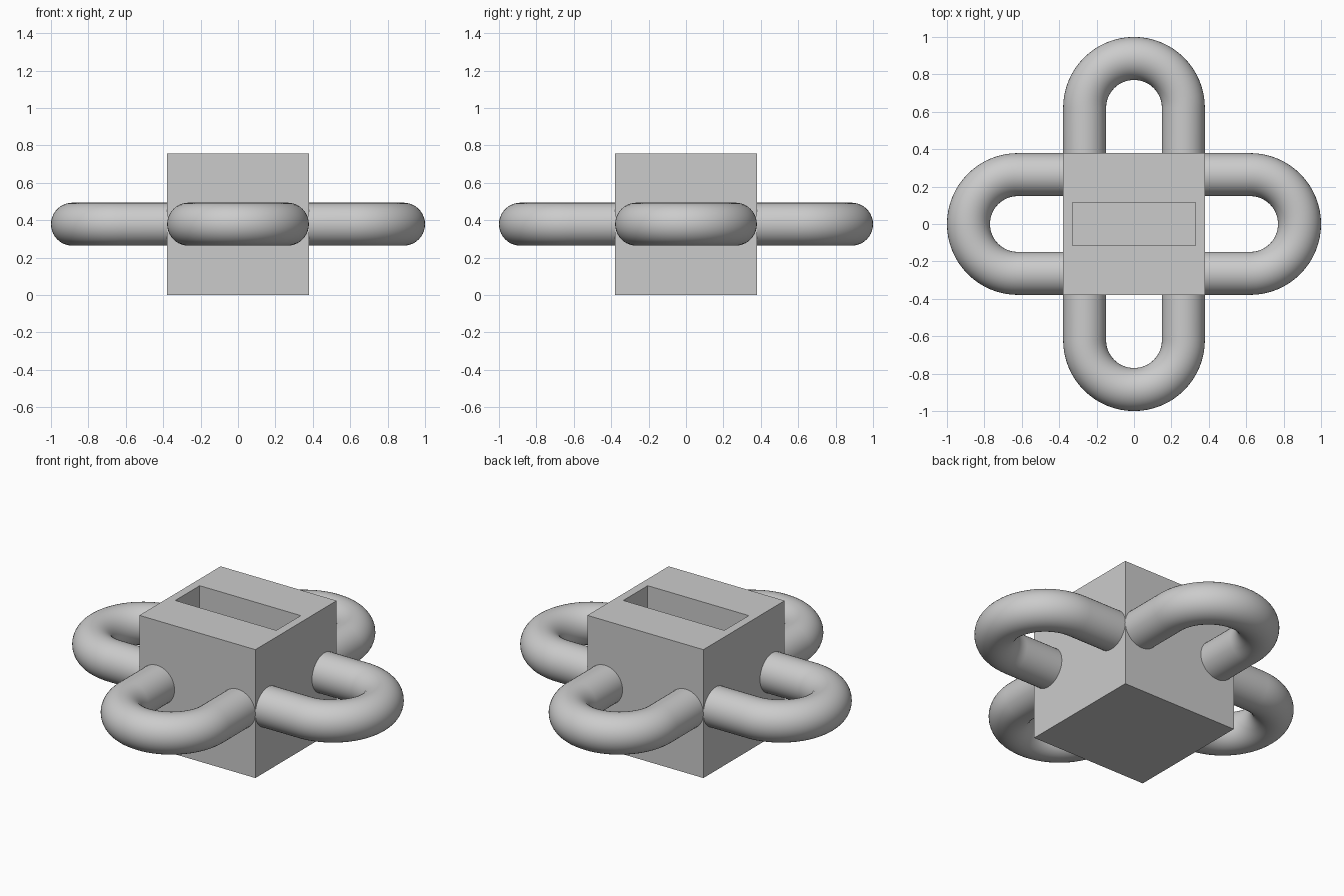
import bpy, bmesh, math
from mathutils import Matrix, Vector

if "Cube" in bpy.data.objects:
    bpy.data.objects.remove(bpy.data.objects["Cube"])

HALF = 0.379           # half the block side
TUBE = 0.115           # handle tube radius
BEND = HALF - TUBE     # radius of the handle bend
REACH = 1.0 - HALF     # distance of the bend centre from the middle

# Single grey colour
grey = bpy.data.materials.new("plain grey")
grey.use_nodes = True
grey.diffuse_color = (0.6, 0.6, 0.6, 1)
grey.node_tree.nodes["Principled BSDF"].inputs["Base Color"].default_value = (0.6, 0.6, 0.6, 1)


def add_object(name, bm):
    bmesh.ops.recalc_face_normals(bm, faces=bm.faces)
    mesh = bpy.data.meshes.new(name)
    bm.to_mesh(mesh)
    bm.free()
    mesh.materials.append(grey)
    obj = bpy.data.objects.new(name, mesh)
    bpy.context.collection.objects.link(obj)
    return obj


# Block with a rectangular pocket sunk into its top
bm = bmesh.new()
bmesh.ops.create_cube(bm, size=2 * HALF, matrix=Matrix.Translation((0, 0, HALF)))
top = max(bm.faces, key=lambda f: f.calc_center_median().z)
bmesh.ops.inset_individual(bm, faces=[top], thickness=0.1)
for v in top.verts:
    v.co.x = math.copysign(0.33, v.co.x)
    v.co.y = math.copysign(0.114, v.co.y)
pocket = bmesh.ops.extrude_discrete_faces(bm, faces=[top])["faces"][0]
bmesh.ops.translate(bm, verts=pocket.verts, vec=(0, 0, -0.4))
add_object("block", bm)


# U-shaped round handle, swept along +x and then turned to its side
def add_handle(name, angle, bends=32, sides=40):
    root = HALF - 0.01
    path = [(Vector((root, -BEND, HALF)), Vector((0, -1, 0)))]
    for i in range(bends + 1):
        a = math.pi * (i / bends - 0.5)
        out = Vector((math.cos(a), math.sin(a), 0))
        path.append((Vector((REACH, 0, HALF)) + out * BEND, out))
    path.append((Vector((root, BEND, HALF)), Vector((0, 1, 0))))

    bm = bmesh.new()
    rings = []
    for centre, out in path:
        ring = []
        for k in range(sides):
            t = math.tau * k / sides
            offset = out * math.cos(t) + Vector((0, 0, math.sin(t)))
            ring.append(bm.verts.new(centre + offset * TUBE))
        rings.append(ring)
    for a, b in zip(rings, rings[1:]):
        for k in range(sides):
            n = (k + 1) % sides
            bm.faces.new((a[k], a[n], b[n], b[k]))
    for ring in (rings[0], rings[-1]):
        bm.faces.new(ring)
    bmesh.ops.rotate(bm, verts=bm.verts, matrix=Matrix.Rotation(angle, 3, "Z"))
    obj = add_object(name, bm)
    bpy.ops.object.select_all(action="DESELECT")
    obj.select_set(True)
    bpy.context.view_layer.objects.active = obj
    bpy.ops.object.shade_smooth_by_angle(angle=math.radians(40))


for i, side in enumerate(("left", "back", "right", "front")):
    add_handle(side + "_handle", i * math.pi / 2)
